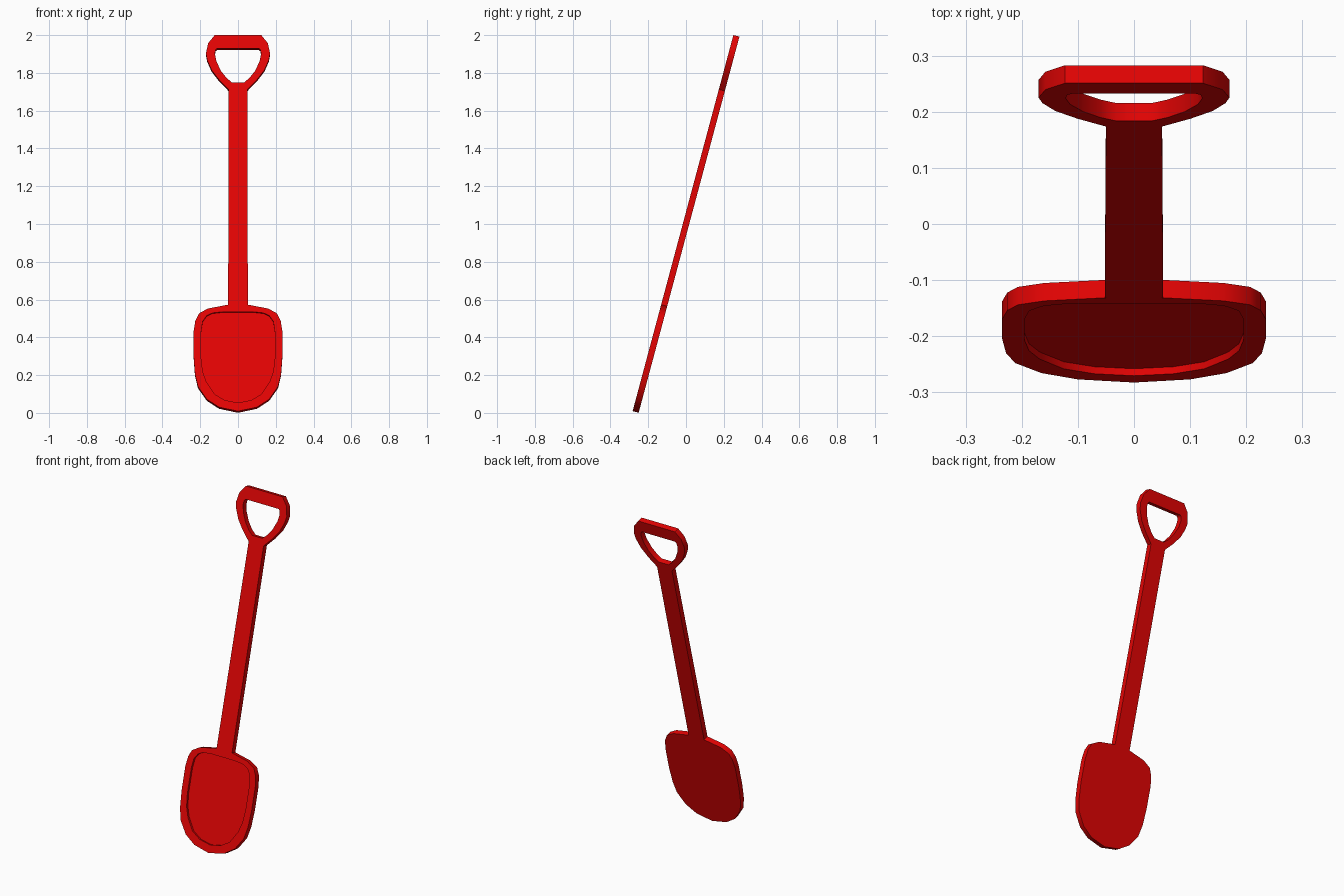
import bpy, bmesh, math
from mathutils import Matrix, Vector

if "Cube" in bpy.data.objects:
    bpy.data.objects.remove(bpy.data.objects["Cube"], do_unlink=True)

TILT = math.radians(15)
HALF = 0.0165       # half of the sheet thickness
RECESS = 0.013      # depth of the hollow in the blade
LEAN = Matrix.Rotation(-TILT, 3, "X")
CENTRE = Vector((0, 0, 1))

red = bpy.data.materials.new("red plastic")
red.use_nodes = True
red.diffuse_color = (0.77, 0.001, 0.001, 1)
red.node_tree.nodes["Principled BSDF"].inputs["Base Color"].default_value = red.diffuse_color


def place(x, depth, height):
    """Point on the leaning slab, from its height on the front face."""
    return CENTRE + LEAN @ Vector((x, depth, (height - 1.004) / math.cos(TILT)))


def loop(bm, half, depth):
    """Closed mirrored outline from its +x half, listed top to bottom."""
    points = half + [(-x, z) for x, z in reversed(half) if x > 0]
    return [bm.verts.new(place(x, depth, z)) for x, z in points]


def bridge(bm, a, b):
    for i in range(len(a)):
        j = (i + 1) % len(a)
        bm.faces.new((a[i], a[j], b[j], b[i]))


def slab(name, outer, inner=None, floor=None):
    """Flat slab; inner cuts a hole, or a hollow when a floor depth is given."""
    bm = bmesh.new()
    front, back = loop(bm, outer, -HALF), loop(bm, outer, HALF)
    bridge(bm, front, back)
    if inner is None:
        bm.faces.new(front)
        bm.faces.new(back)
    else:
        rim = loop(bm, inner, -HALF)
        base = loop(bm, inner, HALF if floor is None else floor)
        bridge(bm, front, rim)
        bridge(bm, rim, base)
        if floor is None:
            bridge(bm, base, back)
        else:
            bm.faces.new(base)
            bm.faces.new(back)
    bmesh.ops.recalc_face_normals(bm, faces=bm.faces[:])
    mesh = bpy.data.meshes.new(name)
    bm.to_mesh(mesh)
    bm.free()
    mesh.materials.append(red)
    obj = bpy.data.objects.new(name, mesh)
    bpy.context.collection.objects.link(obj)
    bpy.ops.object.select_all(action="DESELECT")
    obj.select_set(True)
    bpy.context.view_layer.objects.active = obj
    bpy.ops.object.shade_smooth_by_angle(angle=math.radians(45))


# Blade with a shallow hollow in its front
slab("blade",
     [(.05, .573), (.16, .552), (.207, .526), (.226, .488), (.235, .43), (.235, .30),
      (.228, .205), (.212, .139), (.165, .072), (.10, .03), (0, .009)],
     [(.08, .535), (.135, .529), (.165, .515), (.187, .485), (.195, .43), (.195, .29),
      (.187, .22), (.168, .165), (.125, .10), (.07, .067), (0, .054)],
     floor=RECESS - HALF)

# Straight shaft, slightly tapered
slab("shaft", [(.05, 1.712), (.052, .573)])

# D-shaped grip with an open middle
slab("grip",
     [(.123, 2.0), (.158, 1.957), (.17, 1.903), (.163, 1.867), (.14, 1.815),
      (.10, 1.763), (.05, 1.712)],
     [(.11, 1.93), (.119, 1.922), (.122, 1.9), (.114, 1.86), (.09, 1.81),
      (.06, 1.772), (.033, 1.75)])
